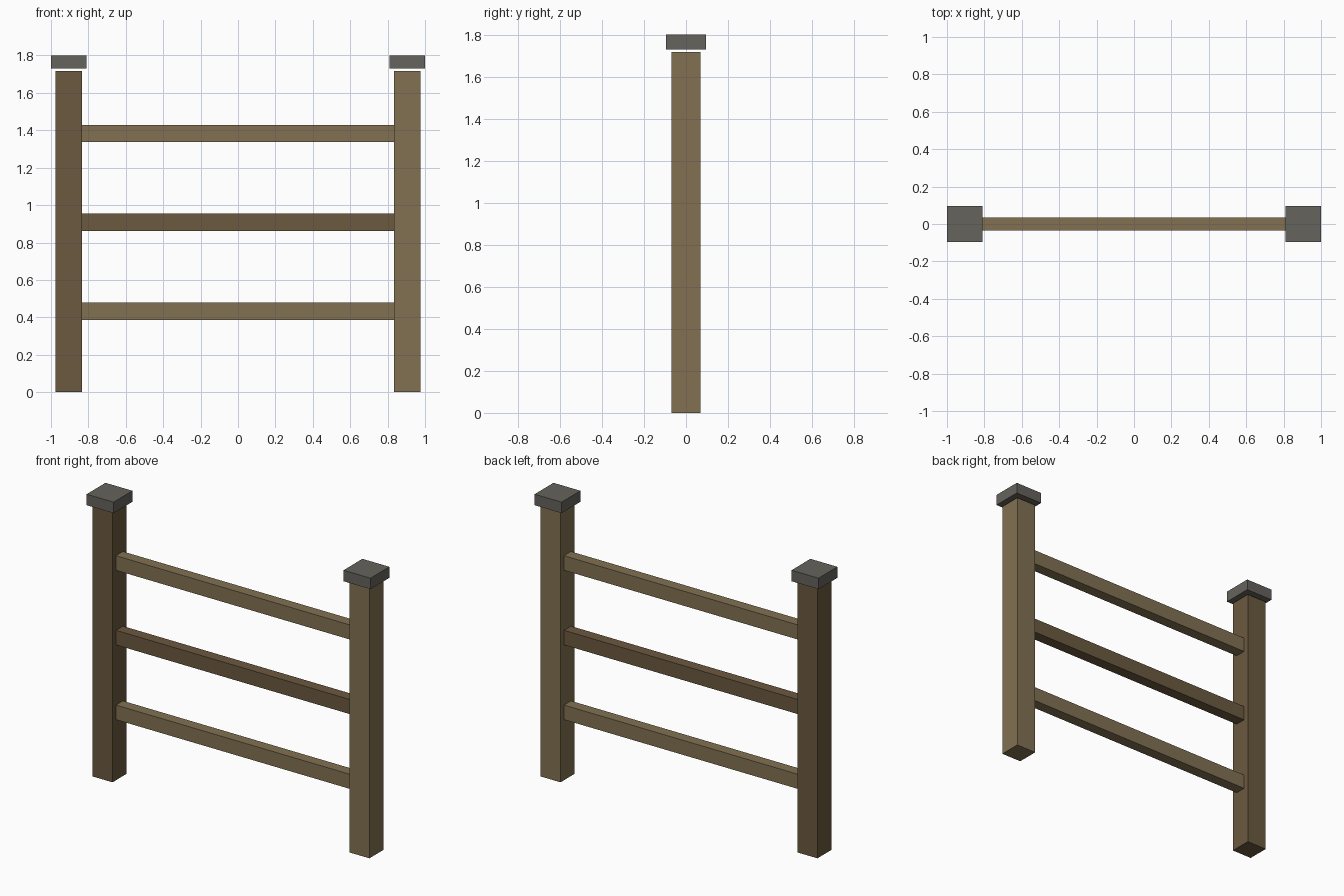
import bpy

if "Cube" in bpy.data.objects:
    bpy.data.objects.remove(bpy.data.objects["Cube"])


def material(name, rgb):
    m = bpy.data.materials.new(name)
    m.diffuse_color = (*rgb, 1)
    m.use_nodes = True
    m.node_tree.nodes["Principled BSDF"].inputs["Base Color"].default_value = m.diffuse_color
    return m


LIGHT = material("light_wood", (0.22, 0.165, 0.085))
DARK = material("dark_wood", (0.147, 0.1, 0.05))
STONE = material("cap_grey", (0.133, 0.125, 0.107))


def box(name, center, size, mat):
    bpy.ops.mesh.primitive_cube_add(size=1, location=center)
    ob = bpy.context.object
    ob.name = name
    ob.scale = size
    bpy.ops.object.transform_apply(location=False, rotation=False, scale=True)
    ob.data.materials.append(mat)
    return ob


POST_X, POST_W, POST_H = 0.905, 0.14, 1.717
CAP_W, CAP_H, TOP = 0.19, 0.07, 1.8

# Posts with caps floating just above them
for side, sx, mat in (("left", -1, DARK), ("right", 1, LIGHT)):
    box(f"{side}_post", (sx * POST_X, 0, POST_H / 2), (POST_W, POST_W, POST_H), mat)
    box(f"{side}_post_cap", (sx * POST_X, 0, TOP - CAP_H / 2), (CAP_W, CAP_W, CAP_H), STONE)

# Three rails butted between the posts
rail_length = 2 * POST_X - POST_W
for name, z, mat in (("lower", 0.432, LIGHT), ("middle", 0.908, DARK), ("upper", 1.383, LIGHT)):
    box(f"{name}_rail", (0, 0, z), (rail_length, 0.07, 0.093), mat)
